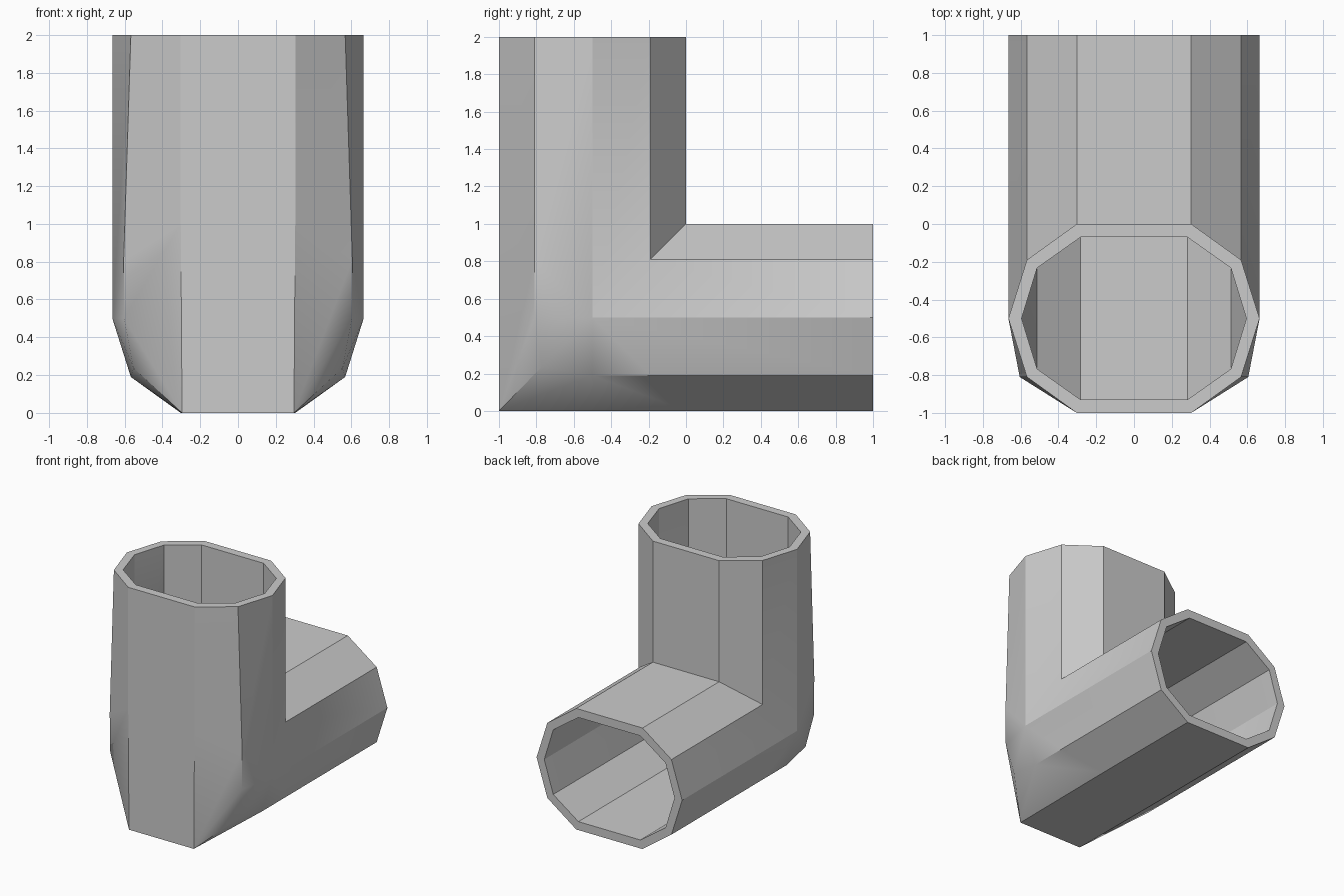
import bpy, bmesh, math

if "Cube" in bpy.data.objects:
    bpy.data.objects.remove(bpy.data.objects["Cube"])

# Half cross-sections: (x, offset from the pipe centre line)
OUTER = [(0.303, 0.5), (0.567, 0.31), (0.665, 0.0), (0.567, -0.31), (0.303, -0.5)]
INNER = [(0.283, 0.43), (0.513, 0.267), (0.595, 0.0), (0.513, -0.267), (0.283, -0.43)]


def mirrored(half):
    """Complete a right-hand half ring with its mirror image."""
    return half + [(-x, y, z) for x, y, z in reversed(half)]


def section(half, place):
    return mirrored([(x, *place(t)) for x, t in half])


def upright_end(t):
    return (-0.5 + t, 2.0)


def miter(t):
    return (-0.5 + t, 0.5 + t)


def level_end(t):
    return (1.0, 0.5 + t)


# Heel rings: inner half of the bend stays on the miter, outer half is bevelled
bend = [(x, *miter(t)) for x, t in OUTER[:3]]
corner = (0.296, -1.0, 0.0)
heel = [
    [(0.605, -0.81, 0.81), (0.303, -1.0, 1.0)],
    [(0.603, -0.81, 0.5), corner],
    [(0.553, -0.77, 0.237), corner],
    [(0.567, -0.5, 0.19), corner],
    [(0.567, -0.19, 0.19), (0.303, 0.0, 0.0)],
]

# Outer skin from top to back, then the bore returning to the top
rings = [section(OUTER, upright_end)]
rings += [mirrored(bend + h) for h in heel]
rings += [section(OUTER, level_end)]
rings += [section(INNER, p) for p in (level_end, miter, upright_end)]

bm = bmesh.new()
grid = [[bm.verts.new(p) for p in ring] for ring in rings]
for i, ring in enumerate(grid):
    following = grid[(i + 1) % len(grid)]
    n = len(ring)
    for j in range(n):
        k = (j + 1) % n
        bm.faces.new((ring[j], ring[k], following[k], following[j]))
bmesh.ops.remove_doubles(bm, verts=bm.verts, dist=0.0005)
bmesh.ops.recalc_face_normals(bm, faces=bm.faces)

mesh = bpy.data.meshes.new("pipe_elbow")
bm.to_mesh(mesh)
bm.free()
elbow = bpy.data.objects.new("pipe_elbow", mesh)
bpy.context.collection.objects.link(elbow)
bpy.context.view_layer.objects.active = elbow
elbow.select_set(True)
bpy.ops.object.shade_smooth_by_angle(angle=math.radians(30))
